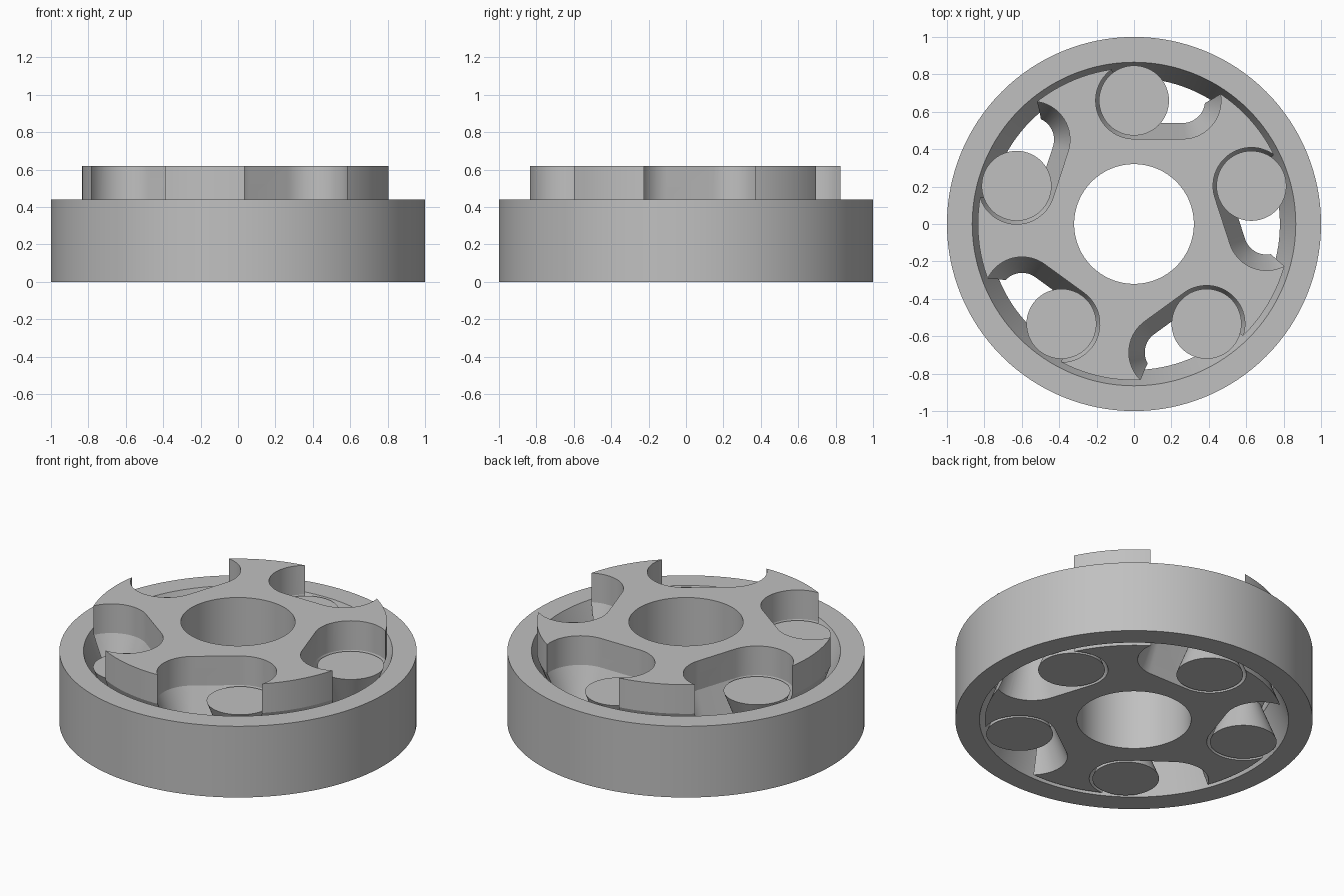
import bpy, bmesh, math
from mathutils import Matrix

if "Cube" in bpy.data.objects:
    bpy.data.objects.remove(bpy.data.objects["Cube"])

H, MID, TOP = 0.44, 0.22, 0.62    # ring height, waist height, hub height
SLOPE = 0.085                     # depth of the V at the waist
PITCH = 0.66                      # radius at which the rollers sit
COUNT = 5

grey = bpy.data.materials.new("plain grey")
grey.diffuse_color = (0.53, 0.53, 0.53, 1)
grey.use_nodes = True
grey.node_tree.nodes["Principled BSDF"].inputs["Base Color"].default_value = grey.diffuse_color


def make_object(name, bm):
    bmesh.ops.recalc_face_normals(bm, faces=bm.faces)
    mesh = bpy.data.meshes.new(name)
    bm.to_mesh(mesh)
    bm.free()
    mesh.materials.append(grey)
    obj = bpy.data.objects.new(name, mesh)
    bpy.context.collection.objects.link(obj)
    return obj


def loft(name, loops, closed=False):
    """Skin equal-length loops; capped at the ends, or joined last to first."""
    bm = bmesh.new()
    rows = [[bm.verts.new(p) for p in loop] for loop in loops]
    n = len(rows[0])
    pairs = list(zip(rows, rows[1:]))
    if closed:
        pairs.append((rows[-1], rows[0]))
    else:
        bm.faces.new(rows[0])
        bm.faces.new(rows[-1])
    for a, b in pairs:
        for i in range(n):
            j = (i + 1) % n
            bm.faces.new((a[i], a[j], b[j], b[i]))
    return make_object(name, bm)


def circle(r, z, n):
    return [(r * math.cos(2 * math.pi * i / n), r * math.sin(2 * math.pi * i / n), z)
            for i in range(n)]


def stadium(r, z, length=0.26, n=32):
    """Slot outline running from the roller seat towards +x."""
    pts = []
    for cx, start in ((length, -math.pi / 2), (0, math.pi / 2)):
        for i in range(n + 1):
            a = start + math.pi * i / n
            pts.append((cx + r * math.cos(a), PITCH + r * math.sin(a), z))
    return pts


def smooth(obj):
    bpy.ops.object.select_all(action='DESELECT')
    obj.select_set(True)
    bpy.context.view_layer.objects.active = obj
    bpy.ops.object.shade_smooth_by_angle(angle=math.radians(15))


# Outer ring with an inward V ridge
ring_profile = [(1, 0), (1, H), (0.865, H), (0.865 - SLOPE, MID), (0.865, 0)]
smooth(loft("outer_ring", [circle(r, z, 128) for r, z in ring_profile], True))

# Hub with a matching V groove and a straight bore
hub_profile = [(0.32, 0), (0.835, 0), (0.835 - SLOPE, MID), (0.835, H),
               (0.835, TOP), (0.32, TOP)]
hub = loft("hub", [circle(r, z, 128) for r, z in hub_profile], True)

# Waisted slots cut through the hub, and a waisted roller in each
SLOT_R, ROLLER_R = 0.205, 0.187
slot_profile = [(SLOT_R, -0.1), (SLOT_R, 0), (SLOT_R - SLOPE, MID),
                (SLOT_R, H), (SLOT_R, TOP + 0.1)]
roller_profile = [(ROLLER_R, 0), (ROLLER_R - SLOPE, MID), (ROLLER_R, H)]
cutters = []
for k in range(COUNT):
    turn = Matrix.Rotation(2 * math.pi * k / COUNT, 4, 'Z')
    cutter = loft(f"slot_cutter_{k + 1}", [stadium(r, z) for r, z in slot_profile])
    cutter.data.transform(turn)
    cutter.hide_render = True
    cutters.append(cutter)
    cut = hub.modifiers.new("slot", 'BOOLEAN')
    cut.operation, cut.solver, cut.object = 'DIFFERENCE', 'EXACT', cutter

    roller = loft(f"roller_{k + 1}", [circle(r, z, 64) for r, z in roller_profile])
    roller.data.transform(turn @ Matrix.Translation((0, PITCH, 0)))
    smooth(roller)

# Apply the cuts, then drop the cutters
bpy.context.view_layer.update()
cut_mesh = bpy.data.meshes.new_from_object(
    hub.evaluated_get(bpy.context.evaluated_depsgraph_get()))
hub.modifiers.clear()
hub.data = cut_mesh
for cutter in cutters:
    bpy.data.objects.remove(cutter)
smooth(hub)
